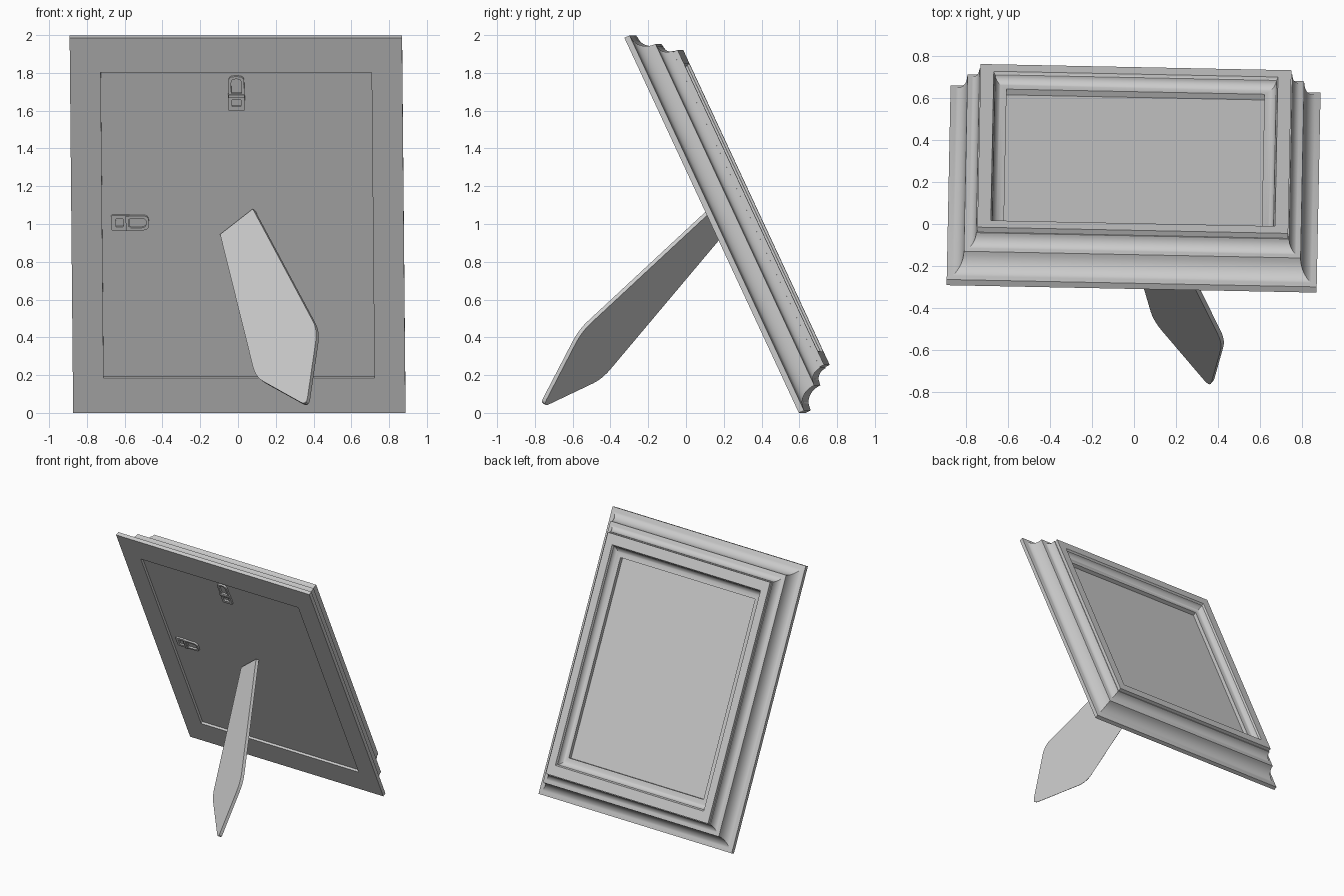
import bpy, bmesh, math
from mathutils import Matrix, Vector

if "Cube" in bpy.data.objects:
    bpy.data.objects.remove(bpy.data.objects["Cube"])

# One flat colour
mat = bpy.data.materials.new("grey")
mat.diffuse_color = (0.6, 0.6, 0.6, 1)
mat.use_nodes = True
mat.node_tree.nodes["Principled BSDF"].inputs["Base Color"].default_value = mat.diffuse_color

# Frame space: u across, v up the tilted back, w out of the picture side
HU, HV = 0.88, 1.095
TILT = math.radians(24.95)
s, c = math.sin(TILT), math.cos(TILT)
TURN = Matrix.Rotation(math.radians(-1.15), 3, 'Z')
U, V, W = TURN @ Vector((1, 0, 0)), TURN @ Vector((0, -s, c)), TURN @ Vector((0, c, s))
BASE = Vector((0.007, 0.615, 0))


def place(u, v, w):
    """v is measured from the frame centre"""
    return BASE + U * u + V * (v + HV) + W * w


def finish(bm, name, smooth=False):
    bmesh.ops.recalc_face_normals(bm, faces=bm.faces)
    me = bpy.data.meshes.new(name)
    bm.to_mesh(me)
    bm.free()
    ob = bpy.data.objects.new(name, me)
    bpy.context.collection.objects.link(ob)
    me.materials.append(mat)
    if smooth:
        bpy.ops.object.select_all(action='DESELECT')
        ob.select_set(True)
        bpy.context.view_layer.objects.active = ob
        bpy.ops.object.shade_smooth_by_angle(angle=math.radians(30))
    return ob


def bridge(bm, rings, closed=False):
    pairs = list(zip(rings, rings[1:]))
    if closed:
        pairs.append((rings[-1], rings[0]))
    for a, b in pairs:
        for i in range(len(a)):
            j = (i + 1) % len(a)
            bm.faces.new((a[i], a[j], b[j], b[i]))


def slab(bm, front, offset):
    """Prism from an outline and an offset vector"""
    a = [bm.verts.new(p) for p in front]
    b = [bm.verts.new(p + offset) for p in front]
    bridge(bm, [a, b])
    bm.faces.new(a)
    bm.faces.new(b)


def rect(hu, hv, w):
    return [place(x * hu, y * hv, w) for x, y in ((-1, -1), (1, -1), (1, 1), (-1, 1))]


def cove(f0, w0, f1, w1, n=8):
    """Concave quarter curve: leaves level at 0, arrives steep at 1"""
    return [(f0 + (f1 - f0) * math.sin(t), w0 + (w1 - w0) * (1 - math.cos(t)))
            for t in (math.pi / 2 * i / n for i in range(n + 1))]


# Moulded frame: profile of (fraction of half size, depth), scaled around the centre
profile = [(0.815, 0.02), (0.815, 0), (1, 0), (1, 0.03)]
profile += cove(0.985, 0.033, 0.910, 0.134)
profile += cove(0.895, 0.137, 0.846, 0.20)
profile += [(0.840, 0.20), (0.840, 0.226), (0.768, 0.226), (0.764, 0.215)]
profile += cove(0.712, 0.170, 0.760, 0.212)[::-1]
profile += [(0.697, 0.170), (0.697, 0.14)]
bm = bmesh.new()
bridge(bm, [[bm.verts.new(p) for p in rect(f * HU, f * HV, w)] for f, w in profile])
finish(bm, "frame_moulding", True)

# Picture board and recessed back board
for name, f, w0, w1 in (("picture_board", 0.71, 0.12, 0.14), ("back_board", 0.82, 0.02, 0.04)):
    bm = bmesh.new()
    slab(bm, rect(f * HU, f * HV, w0), W * (w1 - w0))
    finish(bm, name)


# Easel leg: flat five-sided board with rounded lower corners
def rounded(pts, radii, n=5):
    out = []
    for i, p in enumerate(pts):
        r = radii[i]
        if r == 0:
            out.append(p)
            continue
        a = p + (pts[i - 1] - p).normalized() * r
        b = p + (pts[(i + 1) % len(pts)] - p).normalized() * r
        for k in range(n + 1):
            t = k / n
            out.append(a * (1 - t) ** 2 + p * 2 * t * (1 - t) + b * t * t)
    return out


leg = [Vector(p) for p in ((-0.095, 0.175, 0.945), (0.078, 0.12, 1.08), (0.415, -0.575, 0.445),
                           (0.355, -0.785, 0.045), (0.092, -0.46, 0.19))]
normal = (leg[1] - leg[0]).cross(leg[4] - leg[0]).normalized()
leg = [p - normal * (p - leg[0]).dot(normal) for p in leg]
bm = bmesh.new()
slab(bm, rounded(leg, (0, 0, 0.07, 0.05, 0.07)), normal * 0.024)
finish(bm, "easel_leg")


# Wall hangers: strap plate with window, hinge bar and wire loop
def hanger(name, cu, cv, du, dv):
    def at(a, b, w):
        return place(cu + du * a + dv * b, cv + dv * a - du * b, w)

    def window(outer, inner, w0, w1):
        loops = [[bm.verts.new(at(a, b, w)) for a, b in o]
                 for o, w in ((outer, w1), (outer, w0), (inner, w0), (inner, w1))]
        bridge(bm, loops, True)

    def outline(a0, a1, h, r0, r1):
        pts = [Vector((a0, -h)), Vector((a1, -h)), Vector((a1, h)), Vector((a0, h))]
        return rounded(pts, (r0, r1, r1, r0), 4)

    bm = bmesh.new()
    window(outline(-0.10, 0.0, 0.044, 0.012, 0.008), outline(-0.075, -0.035, 0.024, 0.006, 0.006), 0.008, 0.021)
    window(outline(-0.02, 0.10, 0.042, 0.012, 0.03), outline(-0.005, 0.086, 0.027, 0.01, 0.024), 0.006, 0.019)
    slab(bm, [at(a, b, 0.0) for a, b in ((-0.022, -0.042), (-0.004, -0.042), (-0.004, 0.042), (-0.022, 0.042))], W * 0.021)
    finish(bm, name)


hanger("top_hanger", 0.0, 0.765, 0, 1)
hanger("side_hanger", -0.57, 0.01, 1, 0)
